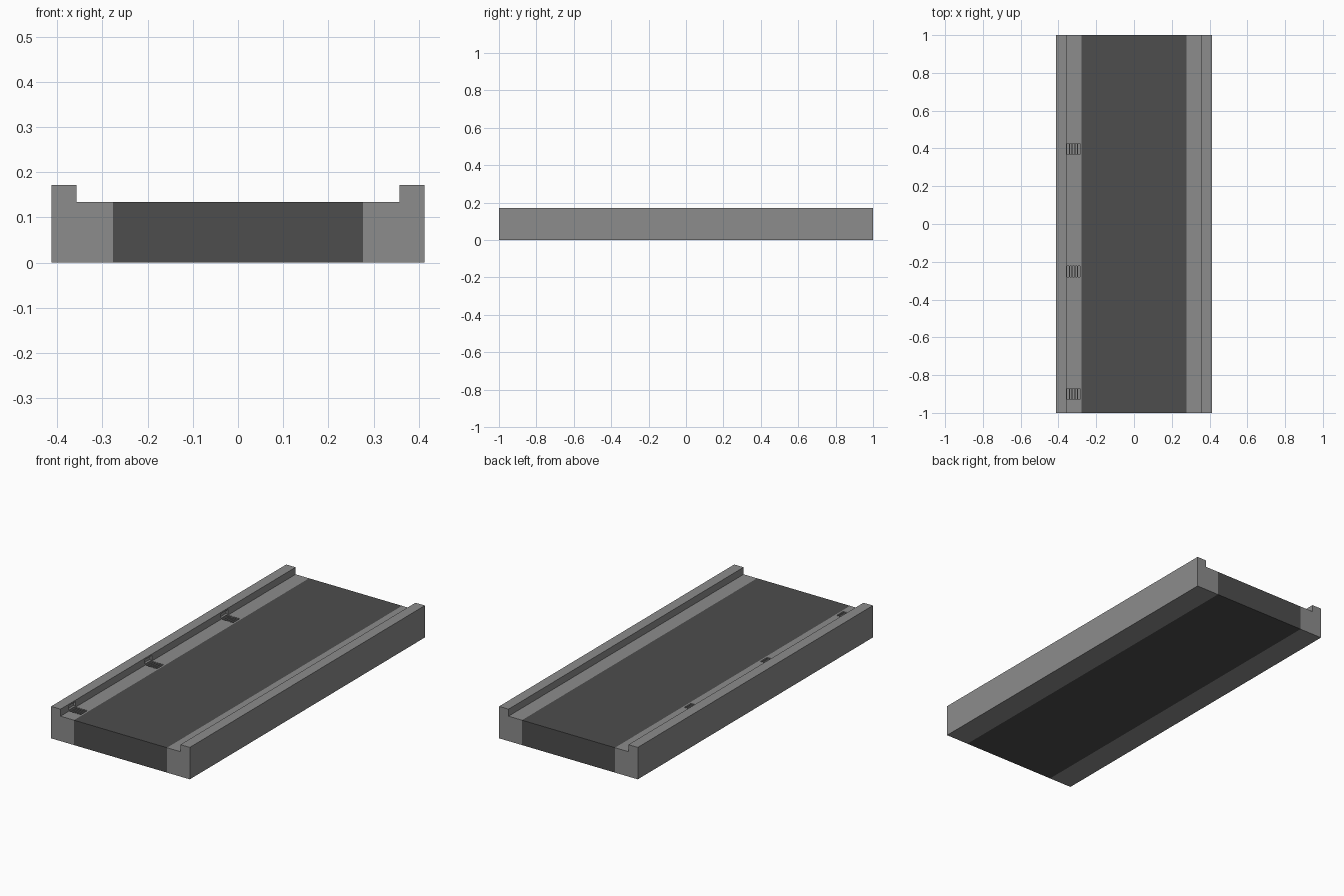
import bpy
import bmesh
from mathutils import Matrix, Vector

if "Cube" in bpy.data.objects:
    bpy.data.objects.remove(bpy.data.objects["Cube"])

ROAD, KERB, EDGE = 0.277, 0.357, 0.413   # half widths
DECK, TOP = 0.134, 0.172                 # heights
DRAINS = (-0.9, -0.252, 0.396)
SLOTS, PITCH = 5, 0.0145


def material(name, grey):
    mat = bpy.data.materials.new(name)
    mat.use_nodes = True
    colour = (grey, grey, grey, 1)
    mat.diffuse_color = colour
    bsdf = mat.node_tree.nodes["Principled BSDF"]
    bsdf.inputs["Base Color"].default_value = colour
    bsdf.inputs["Roughness"].default_value = 0.9
    return mat


def finish(name, bm, mat=None):
    bmesh.ops.recalc_face_normals(bm, faces=bm.faces)
    mesh = bpy.data.meshes.new(name)
    bm.to_mesh(mesh)
    bm.free()
    obj = bpy.data.objects.new(name, mesh)
    if mat:
        mesh.materials.append(mat)
    bpy.context.collection.objects.link(obj)
    return obj


def prism(name, profile, mat):
    """Extrude an x-z profile along the full length."""
    bm = bmesh.new()
    face = bm.faces.new([bm.verts.new((x, -1, z)) for x, z in profile])
    result = bmesh.ops.extrude_face_region(bm, geom=[face])
    verts = [v for v in result["geom"] if isinstance(v, bmesh.types.BMVert)]
    bmesh.ops.translate(bm, vec=(0, 2, 0), verts=verts)
    return finish(name, bm, mat)


def add_box(bm, centre, size):
    matrix = Matrix.Translation(centre) @ Matrix.Diagonal(Vector(size).to_4d())
    bmesh.ops.create_cube(bm, size=1, matrix=matrix)


concrete = material("concrete grey", 0.265)
asphalt = material("asphalt dark grey", 0.075)

# Road slab
prism("road_slab", [(-ROAD, 0), (ROAD, 0), (ROAD, DECK), (-ROAD, DECK)], asphalt)

# Stepped gutter and kerb on each side
step = [(ROAD, 0), (EDGE, 0), (EDGE, TOP), (KERB, TOP), (KERB, DECK), (ROAD, DECK)]
prism("left_kerb", step, concrete)
right_kerb = prism("right_kerb", [(-x, z) for x, z in step], concrete)

# Drain cutters: grate slots in the gutter and an inlet in the kerb face
bm = bmesh.new()
for y in DRAINS:
    for i in range(SLOTS):
        add_box(bm, (-0.349 + i * PITCH, y, DECK), (0.009, 0.058, 0.03))
    add_box(bm, (-KERB, y, 0.152), (0.024, 0.058, 0.024))
cutter = finish("drain_cutter", bm)
cutter.hide_render = True
cutter.hide_set(True)

cut = right_kerb.modifiers.new("drains", "BOOLEAN")
cut.operation = "DIFFERENCE"
cut.solver = "EXACT"
cut.object = cutter

# Bake the cut and drop the cutter
graph = bpy.context.evaluated_depsgraph_get()
baked = bpy.data.meshes.new_from_object(right_kerb.evaluated_get(graph))
right_kerb.modifiers.clear()
right_kerb.data = baked
bpy.data.objects.remove(cutter)
